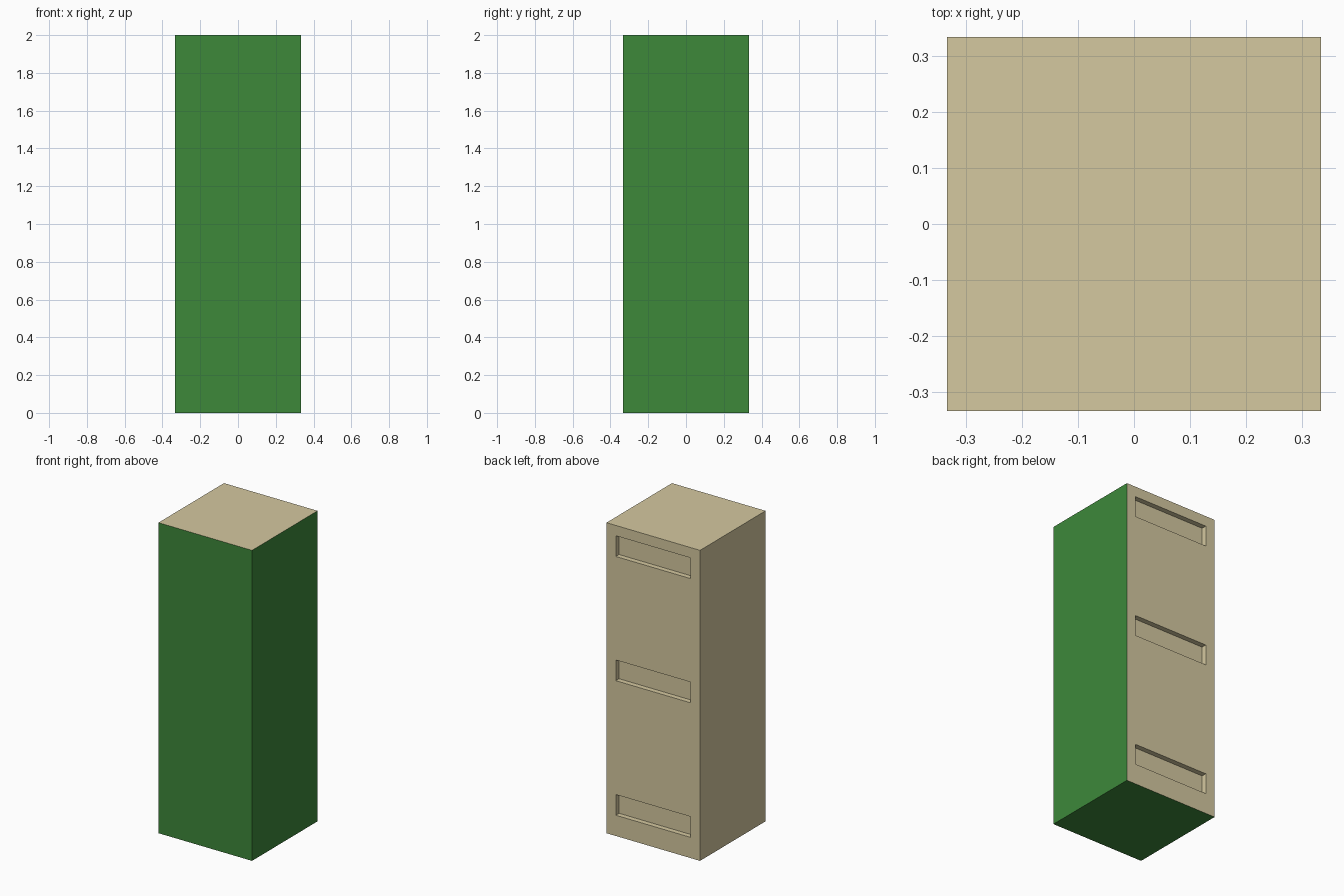
import bpy

if "Cube" in bpy.data.objects:
    bpy.data.objects.remove(bpy.data.objects["Cube"])

U = 2 / 30  # the block measures 10 x 10 x 30 modules


def material(name, colour):
    mat = bpy.data.materials.new(name)
    mat.diffuse_color = (*colour, 1)
    mat.use_nodes = True
    mat.node_tree.nodes["Principled BSDF"].inputs["Base Color"].default_value = mat.diffuse_color
    return mat


def box(name, lo, hi, mats):
    centre = [(a + b) / 2 for a, b in zip(lo, hi)]
    bpy.ops.mesh.primitive_cube_add(size=1, location=centre)
    obj = bpy.context.object
    obj.name = name
    obj.scale = [b - a for a, b in zip(lo, hi)]
    bpy.ops.object.transform_apply(location=True, rotation=False, scale=True)
    for mat in mats:
        obj.data.materials.append(mat)
    return obj


tan = material("tan", (0.66, 0.58, 0.35))
green = material("green", (0.047, 0.246, 0.042))

# Main block: green front, right side and underside, tan elsewhere
block = box("block", (-5 * U, -5 * U, 0), (5 * U, 5 * U, 30 * U), [tan, green])
for face in block.data.polygons:
    n = face.normal
    face.material_index = int(n.y < -0.5 or n.x > 0.5 or n.z < -0.5)

# Three shallow slots recessed into the back
for base in (2, 15, 27):
    cutter = box("slot_cutter", (-4 * U, 4.5 * U, base * U),
                 (4 * U, 6 * U, (base + 2) * U), [tan])
    cutter.hide_render = True
    mod = block.modifiers.new("slot", 'BOOLEAN')
    mod.operation = 'DIFFERENCE'
    mod.solver = 'EXACT'
    mod.object = cutter
    bpy.context.view_layer.objects.active = block
    bpy.ops.object.modifier_apply(modifier=mod.name)
    bpy.data.objects.remove(cutter)
